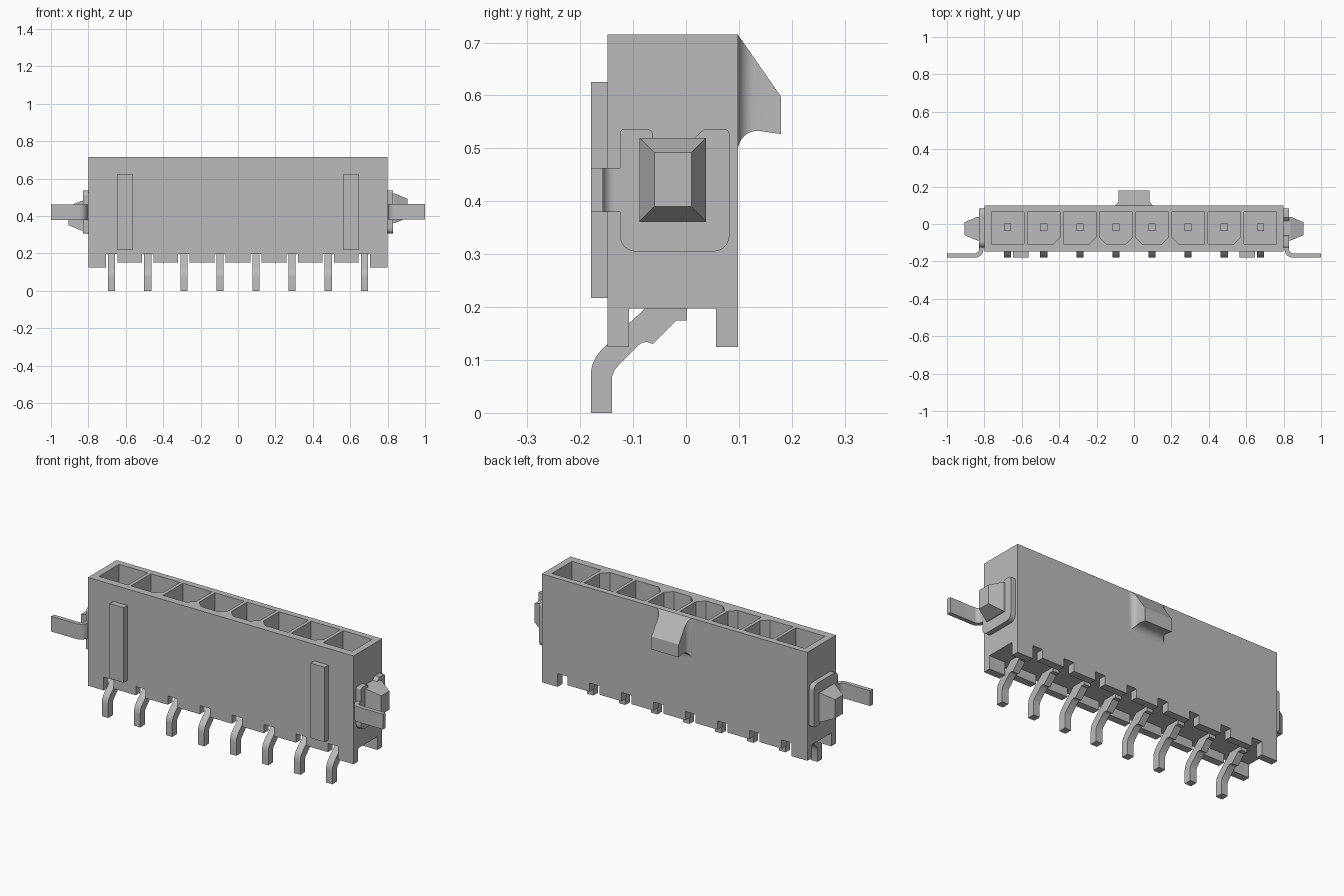
import bpy, bmesh, math
from mathutils import Matrix, Vector

if "Cube" in bpy.data.objects:
    bpy.data.objects.remove(bpy.data.objects["Cube"], do_unlink=True)

grey = bpy.data.materials.new("plain_grey")
grey.use_nodes = True
grey.diffuse_color = (0.5, 0.5, 0.5, 1)
grey.node_tree.nodes["Principled BSDF"].inputs["Base Color"].default_value = (0.5, 0.5, 0.5, 1)

# how each extrusion axis turns (u, v, depth) into a point
PLACE = {
    "x": lambda u, v, d: (d, u, v),
    "y": lambda u, v, d: (u, d, v),
    "z": lambda u, v, d: (u, v, d),
}


def add_prism(bm, pts, axis, lo, hi):
    f = PLACE[axis]
    a = [bm.verts.new(f(u, v, lo)) for u, v in pts]
    b = [bm.verts.new(f(u, v, hi)) for u, v in pts]
    bm.faces.new(a)
    bm.faces.new(b)
    for i in range(len(pts)):
        j = (i + 1) % len(pts)
        bm.faces.new((a[i], a[j], b[j], b[i]))


def finish(bm, name):
    bmesh.ops.recalc_face_normals(bm, faces=bm.faces)
    mesh = bpy.data.meshes.new(name)
    bm.to_mesh(mesh)
    bm.free()
    mesh.materials.append(grey)
    ob = bpy.data.objects.new(name, mesh)
    bpy.context.collection.objects.link(ob)
    return ob


def prism(name, pts, axis, lo, hi):
    bm = bmesh.new()
    add_prism(bm, pts, axis, lo, hi)
    return finish(bm, name)


def rect(u0, u1, v0, v1):
    return [(u0, v0), (u1, v0), (u1, v1), (u0, v1)]


def arc(cu, cv, r, start, end, n=6):
    steps = [math.radians(start + (end - start) * i / n) for i in range(n + 1)]
    return [(cu + r * math.cos(t), cv + r * math.sin(t)) for t in steps]


def activate(ob):
    bpy.ops.object.select_all(action="DESELECT")
    ob.select_set(True)
    bpy.context.view_layer.objects.active = ob


def boolean(ob, tool, operation):
    mod = ob.modifiers.new("cut", "BOOLEAN")
    mod.operation, mod.object, mod.solver = operation, tool, "EXACT"
    activate(ob)
    bpy.ops.object.modifier_apply(modifier=mod.name)
    bpy.data.objects.remove(tool, do_unlink=True)


def smooth(ob):
    activate(ob)
    bpy.ops.object.shade_smooth_by_angle(angle=math.radians(25))


COUNT, PITCH = 8, 0.193
centres = [(i - (COUNT - 1) / 2) * PITCH for i in range(COUNT)]
FRONT, BACK, FLOOR, TOP = -0.148, 0.098, 0.197, 0.715

# Housing outline with a slot at every pin and longer corner feet
outline = [(-0.80, TOP), (-0.80, 0.125)]
for i, x in enumerate(centres):
    before = 0.125 if i == 0 else 0.15
    after = 0.125 if i == COUNT - 1 else 0.15
    outline += [(x - 0.03, before), (x - 0.03, FLOOR), (x + 0.03, FLOOR), (x + 0.03, after)]
outline += [(0.80, 0.125), (0.80, TOP)]
housing = prism("housing", outline, "y", FRONT, BACK)

# Open channel between the lower walls
boolean(housing, prism("channel_cutter", rect(-0.108, 0.057, 0, FLOOR), "x", -1, 1), "DIFFERENCE")

# Row of sockets, some with chamfered front corners
bm = bmesh.new()
for x, corners in zip(centres, ["", "R", "R", "LR", "LR", "L", "R", ""]):
    x0, x1, y0, y1, c = x - 0.087, x + 0.087, -0.107, 0.065, 0.036
    pts = [(x1, y1), (x0, y1)]
    pts += [(x0, y0 + c), (x0 + c, y0)] if "L" in corners else [(x0, y0)]
    pts += [(x1 - c, y0), (x1, y0 + c)] if "R" in corners else [(x1, y0)]
    add_prism(bm, pts, "z", 0.27, 0.8)
boolean(housing, finish(bm, "socket_cutter"), "DIFFERENCE")

# Bent contact pins
pin_profile = [(-0.18, 0), (-0.14, 0), (-0.14, 0.068), (-0.135, 0.082), (-0.09, 0.128)]
pin_profile += [(-0.082, 0.133), (-0.073, 0.134), (-0.063, 0.13), (-0.018, 0.175), (0.002, 0.175)]
pin_profile += [(0.002, 0.55), (-0.038, 0.55), (-0.038, FLOOR), (-0.078, FLOOR)]
pin_profile += arc(-0.11, 0.07, 0.07, 135, 180)
for i, x in enumerate(centres):
    smooth(prism(f"pin_{i + 1}", pin_profile, "x", x - 0.019, x + 0.019))

# Front ribs
for side, s in (("left", 1), ("right", -1)):
    lo, hi = sorted((s * 0.563, s * 0.648))
    prism(f"{side}_rib", rect(lo, hi, 0.217, 0.625), "y", -0.18, FRONT)

# Latch ramp on the back, flared where it meets the wall
latch_side = [(BACK, TOP), (0.18, 0.597), (0.18, 0.527)]
latch_side += arc(0.135, 0.496, 0.037, 85, 180, 8)
latch = prism("latch_ramp", latch_side, "x", -0.2, 0.2)
r, half = 0.03, 0.082
plan = [(-half, 0.25), (half, 0.25)]
plan += arc(half + r, BACK + r, r, 180, 270)
plan += [(half + r, 0.05), (-half - r, 0.05)]
plan += arc(-half - r, BACK + r, r, 270, 360)
boolean(latch, prism("latch_plan", plan, "z", 0.4, 0.8), "INTERSECT")
smooth(latch)


# Solder clip on each end: the right one is the left one turned over
MID_Z = 0.421


def clip(side, turned):
    plate_pts = arc(-0.095, 0.335, 0.03, 180, 270) + arc(0.052, 0.335, 0.03, 270, 360)
    plate_pts += arc(0.072, 0.527, 0.01, 0, 90, 3)
    plate_pts += [(0.035, 0.537), (0.016, 0.52), (0.016, 0.48), (-0.062, 0.48), (-0.062, 0.525)]
    plate_pts += [(-0.065, 0.533), (-0.073, 0.537)]
    plate_pts += arc(-0.115, 0.527, 0.01, 90, 180, 3)
    plate = prism(f"{side}_clip_plate", plate_pts, "x", 0.80, 0.828)

    # foot curving outward from the plate
    foot_pts = [(0.828, -0.12), (0.805, -0.12)]
    foot_pts += arc(0.85, -0.135, 0.045, 180, 270)
    foot_pts += [(1.0, -0.18), (1.0, -0.157)]
    foot_pts += arc(0.85, -0.135, 0.022, 270, 180)
    foot = prism(f"{side}_clip_foot", foot_pts, "z", 0.38, 0.463)

    # tapered nub
    bm = bmesh.new()
    rings = []
    for x, inset in ((0.80, 0), (0.838, 0), (0.905, 0.028)):
        pts = rect(-0.088 + inset, 0.038 - inset, 0.362 + inset, 0.52 - inset)
        rings.append([bm.verts.new((x, y, z)) for y, z in pts])
    bm.faces.new(rings[0])
    bm.faces.new(rings[-1])
    for a, b in zip(rings, rings[1:]):
        for i in range(4):
            j = (i + 1) % 4
            bm.faces.new((a[i], a[j], b[j], b[i]))
    nub = finish(bm, f"{side}_clip_nub")

    smooth(foot)
    if turned:
        centre = Vector((0, 0, MID_Z))
        turn = Matrix.Translation(centre) @ Matrix.Rotation(math.pi, 4, "Y") @ Matrix.Translation(-centre)
        for ob in (plate, foot, nub):
            ob.data.transform(turn)


clip("left", False)
clip("right", True)
